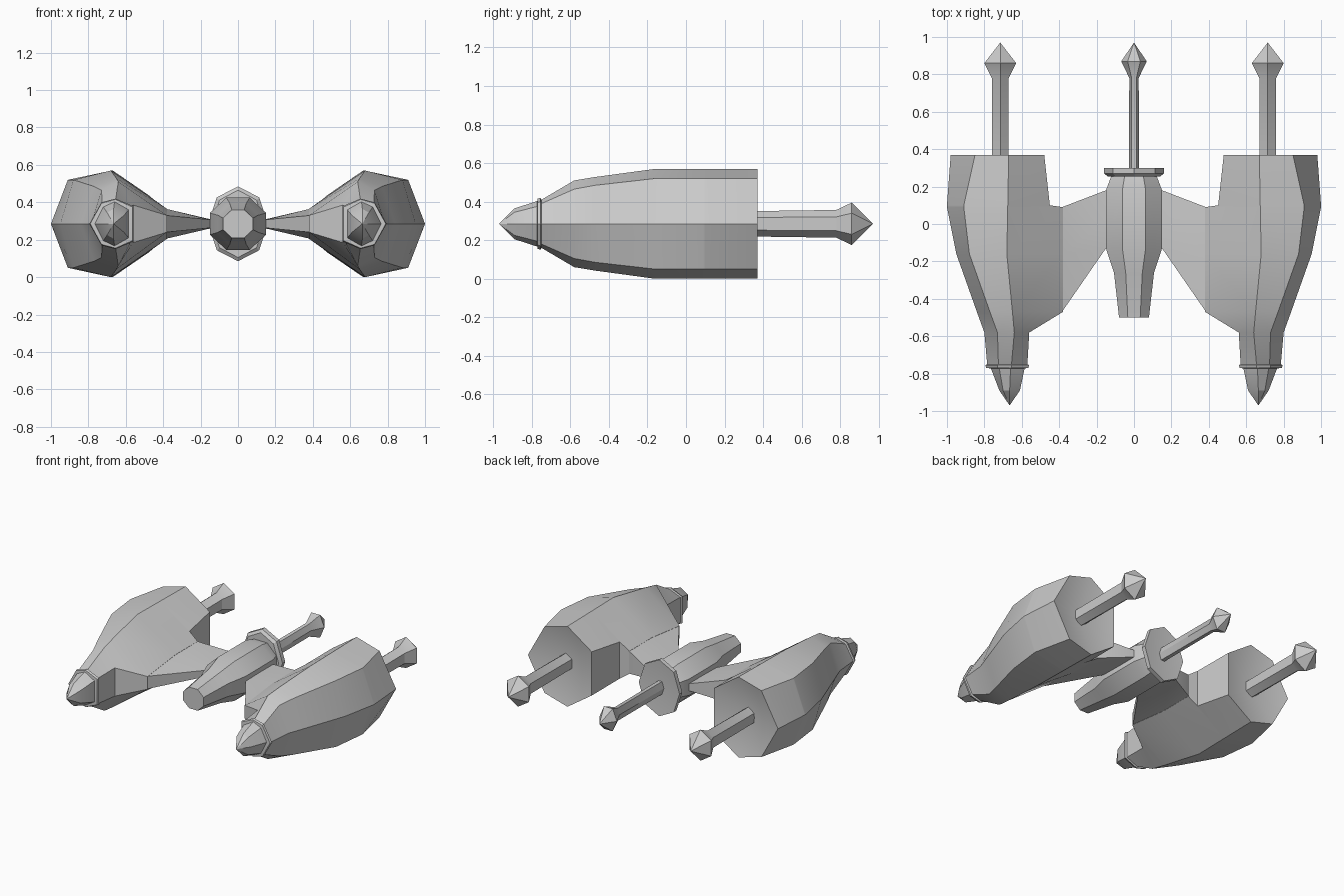
import bpy, bmesh, math

cube = bpy.data.objects.get("Cube")
if cube:
    bpy.data.objects.remove(cube)

MID = 0.285  # height of the symmetry plane

grey = bpy.data.materials.new("hull grey")
grey.use_nodes = True
COLOUR = (0.6, 0.6, 0.6, 1)
grey.diffuse_color = COLOUR
grey.node_tree.nodes["Principled BSDF"].inputs["Base Color"].default_value = COLOUR


def loft(name, rings, start=None, end=None, mirror=False, angle=25):
    """Skin a list of rings; each end is capped flat or fanned to a point."""
    bm = bmesh.new()
    loops = [[bm.verts.new(p) for p in ring] for ring in rings]
    n = len(loops[0])
    for a, b in zip(loops, loops[1:]):
        for i in range(n):
            j = (i + 1) % n
            bm.faces.new((a[i], a[j], b[j], b[i]))
    for loop, point in ((loops[0], start), (loops[-1], end)):
        if point is None:
            bm.faces.new(loop)
        else:
            apex = bm.verts.new(point)
            for i in range(n):
                bm.faces.new((loop[i], loop[(i + 1) % n], apex))
    bmesh.ops.recalc_face_normals(bm, faces=bm.faces)
    mesh = bpy.data.meshes.new(name)
    bm.to_mesh(mesh)
    bm.free()
    mesh.materials.append(grey)
    obj = bpy.data.objects.new(name, mesh)
    bpy.context.collection.objects.link(obj)
    bpy.ops.object.select_all(action="DESELECT")
    bpy.context.view_layer.objects.active = obj
    obj.select_set(True)
    bpy.ops.object.shade_smooth_by_angle(angle=math.radians(angle))
    if mirror:
        obj.modifiers.new("mirror", "MIRROR").use_clip = False
    return obj


def ring(x, y, rx, rz, sides, turn=0.0):
    """Elliptical polygon facing along y; turn is in fractions of a side."""
    angles = [math.tau * (i + turn) / sides for i in range(sides)]
    return [(x + rx * math.sin(a), y, MID + rz * math.cos(a)) for a in angles]


def pod_ring(y, inner, top, shoulder, outer, z_in, z_top, z_sh):
    """Seven-sided pod section, symmetric above and below the middle."""
    upper = [(inner, z_in), (top, z_top), (shoulder, z_sh), (outer, 0)]
    lower = [(x, -z) for x, z in upper[2::-1]]
    return [(x, y, MID + z) for x, z in upper + lower]


# Side pods: rear hull, wing shoulder, neck, collar and nose
pod = [
    pod_ring(0.37, 0.48, 0.67, 0.85, 0.98, 0.155, 0.285, 0.235),
    pod_ring(0.10, 0.45, 0.675, 0.91, 1.00, 0.13, 0.285, 0.235),
    pod_ring(0.09, 0.38, 0.675, 0.91, 1.00, 0.08, 0.285, 0.235),
    pod_ring(-0.16, 0.38, 0.68, 0.88, 0.95, 0.08, 0.285, 0.235),
    pod_ring(-0.47, 0.38, 0.65, 0.77, 0.84, 0.045, 0.243, 0.20),
    pod_ring(-0.58, 0.56, 0.64, 0.73, 0.80, 0.10, 0.225, 0.18),
    pod_ring(-0.75, 0.57, 0.655, 0.725, 0.785, 0.09, 0.125, 0.105),
    pod_ring(-0.755, 0.56, 0.655, 0.73, 0.795, 0.095, 0.135, 0.115),
    pod_ring(-0.77, 0.565, 0.655, 0.73, 0.79, 0.09, 0.13, 0.11),
    pod_ring(-0.772, 0.585, 0.66, 0.72, 0.765, 0.075, 0.118, 0.09),
    pod_ring(-0.89, 0.61, 0.665, 0.70, 0.72, 0.045, 0.08, 0.06),
]
loft("side_pod", pod, start=(0.715, 0.31, MID), end=(0.665, -0.97, MID), mirror=True)


# Wings joining the pods to the body
def wing_ring(x, rear, front, z_rear, z_front):
    mid = -0.16 if x > 0.3 else 0.02
    upper = [(rear, z_rear), (mid, z_rear), (front, z_front)]
    lower = [(y, -z) for y, z in reversed(upper)]
    return [(x, y, MID + z) for y, z in upper + lower]


loft("wing", [wing_ring(0.385, 0.09, -0.47, 0.08, 0.045),
              wing_ring(0.15, 0.18, -0.13, 0.025, 0.022),
              wing_ring(0.08, 0.18, -0.10, 0.025, 0.022)], mirror=True)

# Central body with a flat-topped eight-sided section
FLAT = 1 / math.cos(math.pi / 8)
body = [(-0.5, 0.08, 0.075), (-0.26, 0.107, 0.11), (-0.13, 0.15, 0.14),
        (0.18, 0.15, 0.14), (0.26, 0.12, 0.12)]
loft("central_body", [ring(0, y, rx * FLAT, rz * FLAT, 8, 0.5) for y, rx, rz in body])

# Rear collar of the body
collar = [(0.255, 0.14, 0.18), (0.27, 0.16, 0.2), (0.3, 0.16, 0.2)]
loft("rear_collar", [ring(0, y, rx, rz, 8) for y, rx, rz in collar],
     end=(0, 0.285, MID))

# Tail rods with pointed ends
HEX = 1 / math.cos(math.pi / 6)
side_rod = [(0.29, 0.045, 0.065), (0.78, 0.045, 0.072), (0.86, 0.085, 0.11)]
loft("side_tail_rod", [ring(0.715, y, rx * HEX, rz, 6) for y, rx, rz in side_rod],
     end=(0.715, 0.97, MID), mirror=True)
mid_rod = [(0.27, 0.028, 0.045), (0.78, 0.025, 0.045), (0.87, 0.068, 0.08)]
loft("centre_tail_rod", [ring(0, y, rx, rz * HEX, 6, 0.5) for y, rx, rz in mid_rod],
     end=(0, 0.97, MID))
